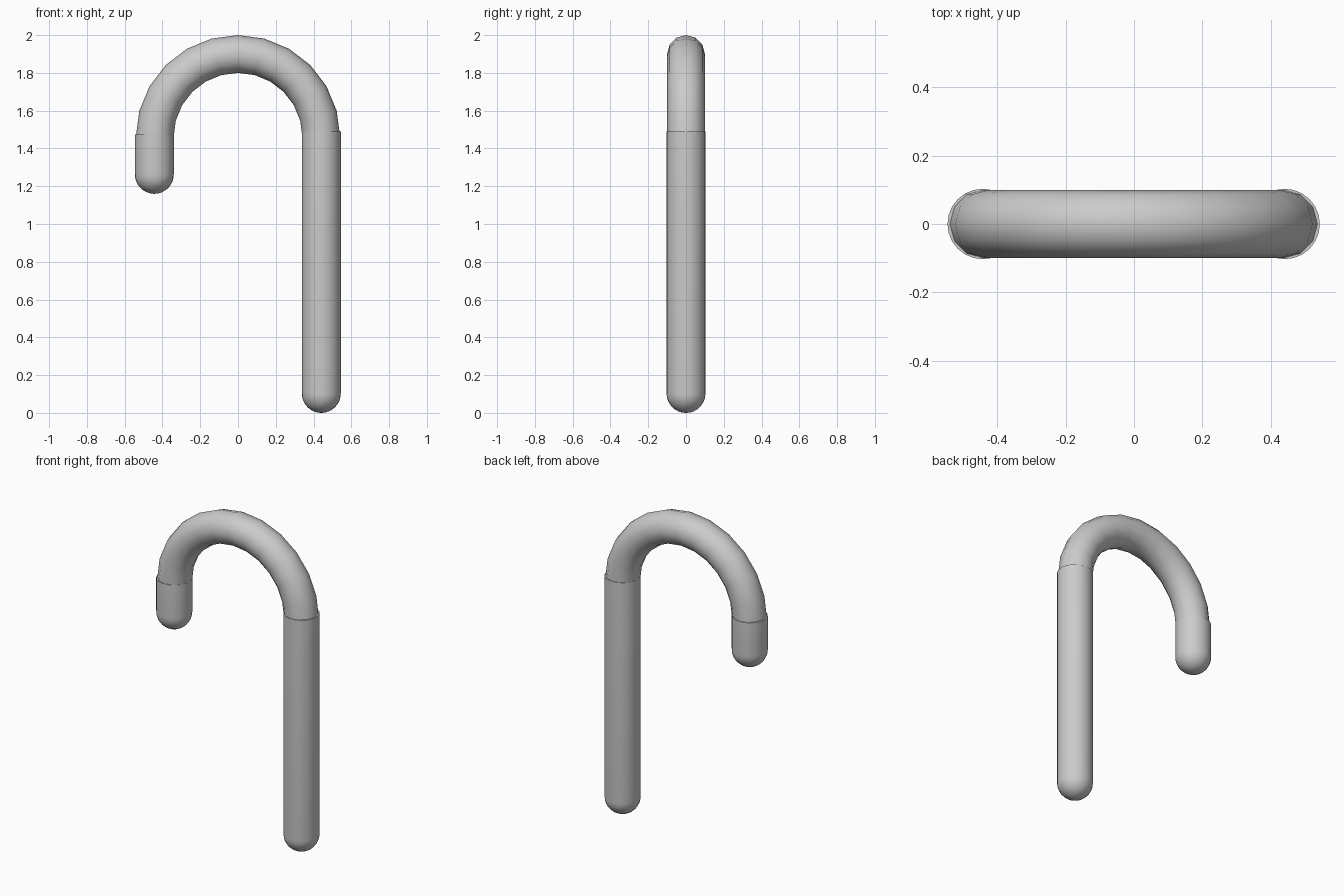
import bpy, bmesh
from math import sin, cos, pi, radians

if "Cube" in bpy.data.objects:
    bpy.data.objects.remove(bpy.data.objects["Cube"])

R, ZC = 0.441, 1.459   # bend radius and centre height


def make_object(name, rings, closed_ends):
    """Skin a list of vertex rings; optionally close both ends."""
    bm = bmesh.new()
    loops = [[bm.verts.new(p) for p in ring] for ring in rings]
    for a, b in zip(loops, loops[1:]):
        n = len(a)
        for i in range(n):
            j = (i + 1) % n
            bm.faces.new((a[i], a[j], b[j], b[i]))
    if closed_ends:
        bm.faces.new(loops[0])
        bm.faces.new(loops[-1])
    bmesh.ops.remove_doubles(bm, verts=bm.verts, dist=1e-5)
    bmesh.ops.recalc_face_normals(bm, faces=bm.faces)
    me = bpy.data.meshes.new(name)
    bm.to_mesh(me)
    bm.free()
    ob = bpy.data.objects.new(name, me)
    bpy.context.collection.objects.link(ob)
    bpy.ops.object.select_all(action='DESELECT')
    ob.select_set(True)
    bpy.context.view_layer.objects.active = ob
    bpy.ops.object.shade_smooth_by_angle(angle=radians(40))
    return ob


def round_leg(name, x, z0, z1, r=0.103, n=24):
    """Upright rod with a hemispherical lower end."""
    profile = [(r * sin(a), z0 + r - r * cos(a))
               for a in (pi / 2 * (k + 0.15) / 8.15 for k in range(9))]
    profile[0] = (profile[0][0], z0)
    profile.append((r, z1))
    rings = [[(x + q * cos(2 * pi * i / n), q * sin(2 * pi * i / n), z)
              for i in range(n)] for q, z in profile]
    return make_object(name, rings, True)


# curved hook: half ring in twelve segments with a twelve-sided section
arch = []
for k in range(13):
    t = pi * k / 12
    ring = []
    for i in range(12):
        u = 2 * pi * i / 12
        d = R + 0.1 * cos(u)
        ring.append((d * cos(t), 0.1 * sin(u), ZC + d * sin(t)))
    arch.append(ring)
make_object("hook_arch", arch, True)

# long shaft and short hook tip
round_leg("long_shaft", 0.441, 0.0, 1.49)
round_leg("short_tip", -0.443, 1.16, 1.475)
